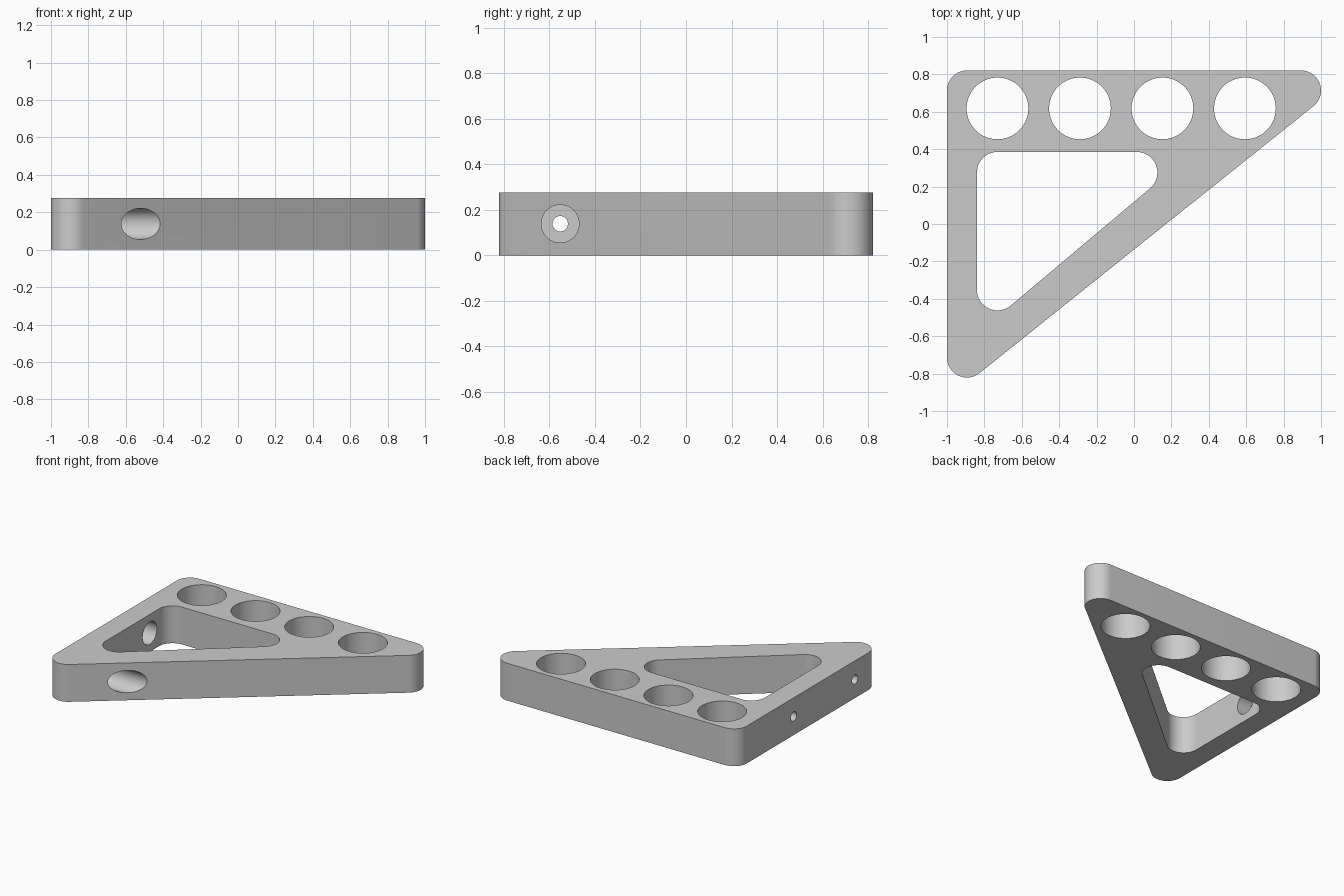
import bpy, bmesh, math
from mathutils import Vector

HEIGHT = 0.277
MID = HEIGHT / 2

cube = bpy.data.objects.get("Cube")
if cube:
    bpy.data.objects.remove(cube, do_unlink=True)

grey = bpy.data.materials.new("plain_grey")
grey.use_nodes = True
grey.diffuse_color = (0.6, 0.6, 0.6, 1)
grey.node_tree.nodes["Principled BSDF"].inputs["Base Color"].default_value = (0.6, 0.6, 0.6, 1)


def rounded_outline(centres, radius, steps=20):
    """Counter-clockwise outline around corner circles."""
    pts, n = [], len(centres)
    for i in range(n):
        c = Vector(centres[i])
        d_in = c - Vector(centres[i - 1])
        d_out = Vector(centres[(i + 1) % n]) - c
        start = math.atan2(-d_in.x, d_in.y)
        sweep = (math.atan2(-d_out.x, d_out.y) - start) % math.tau
        for k in range(steps + 1):
            a = start + sweep * k / steps
            pts.append(c + radius * Vector((math.cos(a), math.sin(a))))
    return pts


def prism(name, pts, z0, z1):
    bm = bmesh.new()
    face = bm.faces.new([bm.verts.new((p.x, p.y, z0)) for p in pts])
    up = bmesh.ops.extrude_face_region(bm, geom=[face])["geom"]
    bmesh.ops.translate(bm, vec=(0, 0, z1 - z0),
                        verts=[v for v in up if isinstance(v, bmesh.types.BMVert)])
    bmesh.ops.recalc_face_normals(bm, faces=bm.faces)
    mesh = bpy.data.meshes.new(name)
    bm.to_mesh(mesh)
    bm.free()
    mesh.materials.append(grey)
    ob = bpy.data.objects.new(name, mesh)
    bpy.context.collection.objects.link(ob)
    return ob


def rod_x(name, x0, x1, y, radius):
    """Cylinder cutter lying along x."""
    bpy.ops.mesh.primitive_cylinder_add(
        vertices=48, radius=radius, depth=x1 - x0,
        location=((x0 + x1) / 2, y, MID), rotation=(0, math.pi / 2, 0))
    ob = bpy.context.object
    ob.name = name
    ob.data.materials.append(grey)
    return ob


# Triangular plate with rounded corners
bracket = prism("bracket_plate", rounded_outline(
    [(-0.893, 0.714), (-0.893, -0.714), (0.893, 0.714)], 0.107), 0, HEIGHT)

# Triangular window
cutters = [prism("window_cutter", rounded_outline(
    [(-0.73, 0.275), (-0.73, -0.352), (0.015, 0.275)], 0.11), -0.1, HEIGHT + 0.1)]

# Row of four round holes
for i in range(4):
    bpy.ops.mesh.primitive_cylinder_add(
        vertices=64, radius=0.165, depth=1, location=(-0.73 + 0.441 * i, 0.618, MID))
    hole = bpy.context.object
    hole.name = "round_hole_cutter"
    hole.data.materials.append(grey)
    cutters.append(hole)

# Two counterbored screw holes through the left-hand bar
for y, end in ((-0.553, -0.2), (0.165, -0.6)):
    cutters.append(rod_x("counterbore_cutter", -0.95, end, y, 0.083))
    cutters.append(rod_x("screw_hole_cutter", -1.1, -0.9, y, 0.034))

bpy.ops.object.select_all(action="DESELECT")
bracket.select_set(True)
bpy.context.view_layer.objects.active = bracket
for cutter in cutters:
    cutter.hide_render = True
    mod = bracket.modifiers.new("cut", "BOOLEAN")
    mod.operation = "DIFFERENCE"
    mod.solver = "EXACT"
    mod.object = cutter
    bpy.ops.object.modifier_apply(modifier=mod.name)
for cutter in cutters:
    bpy.data.objects.remove(cutter, do_unlink=True)

bpy.ops.object.shade_smooth_by_angle(angle=math.radians(30))
